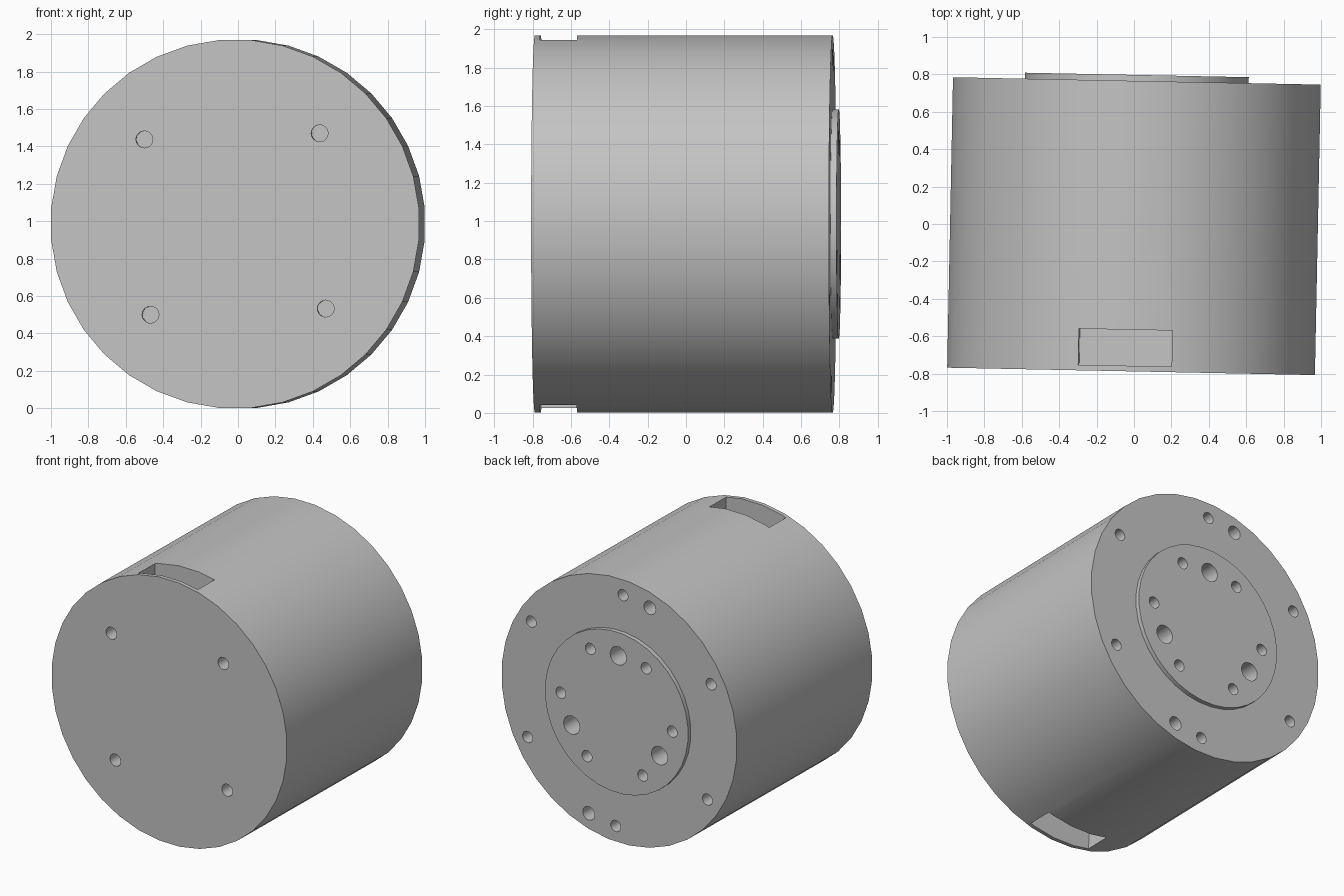
import bpy, bmesh
from math import radians, cos, sin
from mathutils import Matrix

old = bpy.data.objects.get("Cube")
if old:
    bpy.data.objects.remove(old, do_unlink=True)

FRONT, BACK, BOSS_BACK = -0.788, 0.765, 0.797
HOLE_DEPTH = 0.15

grey = bpy.data.materials.new("light_grey")
grey.use_nodes = True
colour = (0.55, 0.55, 0.55, 1)
grey.diffuse_color = colour
grey.node_tree.nodes["Principled BSDF"].inputs["Base Color"].default_value = colour


def add_rod(bm, radius, y0, y1, x=0, z=0, sides=36, turn=0):
    """Cylinder along y, from y0 to y1."""
    place = (Matrix.Translation((x, (y0 + y1) / 2, z))
             @ Matrix.Rotation(radians(-turn), 4, 'Y')
             @ Matrix.Rotation(radians(90), 4, 'X'))
    bmesh.ops.create_cone(bm, cap_ends=True, segments=sides, radius1=radius,
                          radius2=radius, depth=y1 - y0, matrix=place)


def add_hole_ring(bm, ring, radius, start, count, y0, y1):
    """Evenly spaced drill rods, angles as seen from the back."""
    for i in range(count):
        a = radians(start + 360 * i / count)
        add_rod(bm, radius, y0, y1, -ring * cos(a), ring * sin(a), sides=20)


def make_object(name, bm):
    mesh = bpy.data.meshes.new(name)
    bm.to_mesh(mesh)
    bm.free()
    mesh.materials.append(grey)
    obj = bpy.data.objects.new(name, mesh)
    bpy.context.collection.objects.link(obj)
    return obj


def cut(obj, cutter):
    mod = obj.modifiers.new("cut", 'BOOLEAN')
    mod.operation = 'DIFFERENCE'
    mod.solver = 'EXACT'
    mod.object = cutter


# Housing and output boss
bm = bmesh.new()
add_rod(bm, 0.987, FRONT, BACK, turn=3)
housing = make_object("housing", bm)
bm = bmesh.new()
add_rod(bm, 0.6, BACK - 0.01, BOSS_BACK, turn=3)
boss = make_object("output_boss", bm)

# Mounting holes in the front plate and the back rim
bm = bmesh.new()
add_hole_ring(bm, 0.663, 0.045, 45, 4, FRONT - 0.05, FRONT + HOLE_DEPTH)
add_hole_ring(bm, 0.87, 0.042, 30, 6, BACK - HOLE_DEPTH, BACK + 0.1)
add_hole_ring(bm, 0.875, 0.05, 75, 2, BACK - HOLE_DEPTH, BACK + 0.1)
rim_drills = make_object("rim_drills", bm)

# Screw and pin holes in the boss
bm = bmesh.new()
add_hole_ring(bm, 0.467, 0.042, 60, 6, BACK - HOLE_DEPTH, BACK + 0.1)
add_hole_ring(bm, 0.425, 0.068, 90, 3, BACK - HOLE_DEPTH, BACK + 0.1)
boss_drills = make_object("boss_drills", bm)

# Connector slots at top and bottom
bm = bmesh.new()
for side in (1, -1):
    bmesh.ops.create_cube(bm, size=1, matrix=Matrix.Translation((0, -0.662, side * 0.95))
                          @ Matrix.Diagonal((0.5, 0.193, 0.3, 1)))
slot_cutter = make_object("slot_cutter", bm)

cutters = (rim_drills, boss_drills, slot_cutter)
for cutter in cutters:
    cutter.hide_render = True
    cut(housing, cutter)
cut(boss, boss_drills)

# Bake the cuts, then stand the parts up with their slight turn and roll
graph = bpy.context.evaluated_depsgraph_get()
baked = {o: bpy.data.meshes.new_from_object(o.evaluated_get(graph)) for o in (housing, boss)}
pose = (Matrix.Translation((0, 0, 0.985)) @ Matrix.Rotation(radians(-1.15), 4, 'Z')
        @ Matrix.Rotation(radians(-2), 4, 'Y'))
for obj, mesh in baked.items():
    obj.modifiers.clear()
    obj.data = mesh
    obj.matrix_world = pose
for cutter in cutters:
    bpy.data.objects.remove(cutter, do_unlink=True)

# Smooth walls with crisp edges
bpy.ops.object.select_all(action='DESELECT')
for obj in baked:
    obj.select_set(True)
bpy.context.view_layer.objects.active = housing
bpy.ops.object.shade_smooth_by_angle(angle=radians(30))
